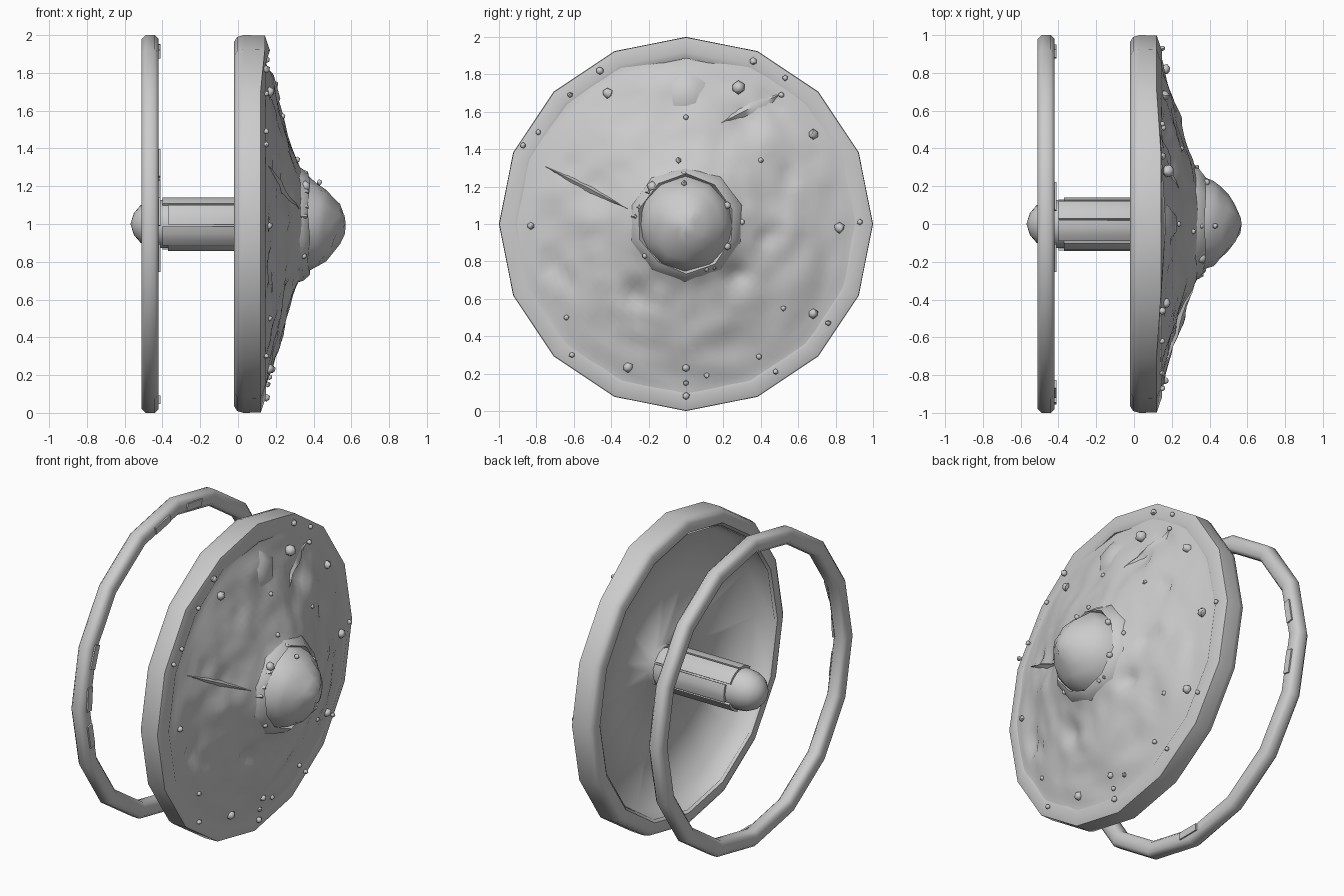
import bpy, bmesh, math, random
from mathutils import Vector, noise

if "Cube" in bpy.data.objects:
    bpy.data.objects.remove(bpy.data.objects["Cube"])

random.seed(4)


def finish(bm, name, angle=35):
    bmesh.ops.recalc_face_normals(bm, faces=bm.faces)
    me = bpy.data.meshes.new(name)
    bm.to_mesh(me)
    bm.free()
    ob = bpy.data.objects.new(name, me)
    bpy.context.collection.objects.link(ob)
    bpy.ops.object.select_all(action='DESELECT')
    ob.select_set(True)
    bpy.context.view_layer.objects.active = ob
    bpy.ops.object.shade_smooth_by_angle(angle=math.radians(angle))
    return ob


def revolve(name, profile, sides, closed=False, shape=None, angle=35):
    """Turn (x, radius) points around the x axis at height 1."""
    bm = bmesh.new()
    rings = []
    for x, r in profile:
        if r == 0:
            rings.append([bm.verts.new((x, 0, 1))] * sides)
            continue
        ring = []
        for i in range(sides):
            a = 2 * math.pi * i / sides
            p = Vector((x, r * math.sin(a), 1 + r * math.cos(a)))
            ring.append(bm.verts.new(shape(p) if shape else p))
        rings.append(ring)
    pairs = list(zip(rings, rings[1:]))
    if closed:
        pairs.append((rings[-1], rings[0]))
    for a, b in pairs:
        for i in range(sides):
            j = (i + 1) % sides
            vs = list(dict.fromkeys((a[i], a[j], b[j], b[i])))
            if len(vs) > 2:
                bm.faces.new(vs)
    return finish(bm, name, angle)


def profile_x(r):
    """Front height of the shield at a given radius."""
    pts = [(0, .57), (.05, .56), (.1, .535), (.15, .5), (.19, .462), (.22, .425), (.245, .37),
           (.3, .325), (.45, .265), (.6, .222), (.75, .18), (.9, .138), (1.0, .138)]
    for (r0, x0), (r1, x1) in zip(pts, pts[1:]):
        if r <= r1:
            return x0 + (x1 - x0) * (r - r0) / (r1 - r0)
    return .138


# Dents and bumps: y, z, radius, depth
dents = [(-.27, .62, .10, -.045), (.33, 1.55, .10, -.05), (.45, 1.65, .08, -.03),
         (.28, .73, .08, -.04), (-.72, .78, .08, -.04), (.55, 1.27, .06, -.04),
         (-.35, 1.45, .2, .015), (.55, .68, .16, .02), (0, .38, .2, .01),
         (-.63, .70, .05, -.03), (.4, 1.45, .2, .02), (.58, .98, .1, .02),
         (-.2, .8, .12, -.015), (.42, .93, .06, -.03), (-.5, 1.0, .12, .015),
         (-.62, 1.29, .06, -.02), (-.48, 1.21, .06, -.02)]


def batter(p):
    r = math.hypot(p.y, p.z - 1)
    fade = max(0, min(1, (r - .27) / .08, (.92 - r) / .1))
    d = .016 * noise.noise(Vector((p.y * 5, p.z * 5, 3.1)))
    d += .012 * noise.noise(Vector((p.y * 10, p.z * 10, 7)))
    for y, z, s, h in dents:
        d += h * math.exp(-((p.y - y) ** 2 + (p.z - z) ** 2) / (s * s) * 2)
    return p + Vector((d * fade, 0, 0))


# Heavy front rim, lifted a little at the top
lift = lambda p: p + Vector((.022 if p.x > .1 and p.z > 1.85 else 0, 0, 0))
revolve("shield_rim", [(-.02, .965), (-.005, .99), (.03, 1), (.12, .998), (.147, .92),
                       (.13, .885), (.02, .888), (-.02, .91)], 16, True, lift, 60)

# Battered conical face
radii = [.92 - .03 * i for i in range(22)]
revolve("shield_face", [(profile_x(r), r) for r in radii], 72, shape=batter)

# Hollow back running smoothly into the grip and its rounded end
revolve("back_and_grip", [(-.01, .895), (.12, .868), (.185, .128), (-.42, .128), (-.465, .122),
                          (-.515, .1), (-.55, .06), (-.57, 0)], 16, angle=120)

# Central boss, slightly lumpy, with chipped collar
lumpy = lambda p: p + Vector((random.uniform(-.008, .008), random.uniform(-.008, .008),
                              random.uniform(-.008, .008)))
dome = [(profile_x(r), r) for r in (.245, .22, .19, .15, .1, .05)]
revolve("boss", [(.30, .27)] + dome + [(.57, 0)], 12, shape=lumpy, angle=80)
revolve("boss_collar", [(.29, .315), (.34, .302), (.375, .262), (.33, .235)], 10, True, lumpy, 50)

# Rear hoop
revolve("rear_hoop", [(-.51, .98), (-.49, 1), (-.44, 1), (-.42, .98), (-.42, .92),
                      (-.44, .9), (-.49, .9), (-.51, .92)], 16, True, angle=50)


def plank(name, start, a0, a1):
    """Curved stave hugging the grip between two angles."""
    bm = bmesh.new()
    sections = []
    for k in range(4):
        a = a0 + (a1 - a0) * k / 3
        sections.append([bm.verts.new((x, r * math.sin(a), 1 + r * math.cos(a)))
                         for x, r in ((start, .12), (start, .142), (.12, .142), (.16, .12))])
    for s, t in zip(sections, sections[1:]):
        for i in range(4):
            bm.faces.new((s[i], s[(i + 1) % 4], t[(i + 1) % 4], t[i]))
    bm.faces.new(sections[0])
    bm.faces.new(sections[-1])
    finish(bm, name)


# Staves wrapped around the grip
for i in range(7):
    a = i * 2 * math.pi / 7 + .2
    plank("grip_stave", -.37 if i % 2 else -.40, a, a + .82)

# Thin patches on the hoop
for deg in (9, -11, -70, -86, -101, 80, 101, 180):
    bm = bmesh.new()
    bmesh.ops.create_cube(bm, size=1)
    c, s = math.cos(math.radians(deg)), math.sin(math.radians(deg))
    for v in bm.verts:
        x, y, z = -.418 + v.co.x * .014, v.co.y * .15, .93 + v.co.z * .045
        v.co = (x, y * c + z * s, 1 + z * c - y * s)
    finish(bm, "hoop_patch")

# Pentagonal patch on the face
bm = bmesh.new()
res = bmesh.ops.create_cone(bm, segments=5, radius1=.11, radius2=.07, depth=.024, cap_ends=True)
for v in res["verts"]:
    a, b, h = v.co
    v.co = (profile_x(abs(b + .72)) + h + .008, a, 1.72 + b)
finish(bm, "face_patch", 60)

# Torn ridges on the face: name, start, end, half width
for name, (y0, z0), (y1, z1), w in (("face_scar", (-.76, 1.31), (-.31, 1.08), .025),
                                   ("face_flap", (.19, 1.54), (.52, 1.70), .045)):
    bm = bmesh.new()
    side = Vector((0, z0 - z1, y1 - y0)).normalized()
    rows = []
    for i in range(9):
        t = i / 8
        k = .1 + .9 * math.sin(math.pi * t)
        row = []
        for s, h in ((-1, -.012), (.1, .018 * k), (1, -.012)):
            q = Vector((0, y0 + (y1 - y0) * t, z0 + (z1 - z0) * t)) + side * (s * w * k)
            q.x = profile_x(math.hypot(q.y, q.z - 1))
            q.x = batter(q).x + h
            row.append(bm.verts.new(q))
        rows.append(row)
    for a, b in zip(rows, rows[1:]):
        for i in range(2):
            bm.faces.new((a[i], a[i + 1], b[i + 1], b[i]))
    finish(bm, name, 60)

# Rivets: y, z in the face plane, grouped by size
rivets = {
    .016: [(0, .15), (.11, .19), (.39, .29), (.4, 1.34), (.51, 1.69), (-.04, 1.34),
           (.11, .76), (.15, .77), (.52, .55), (.3, 1.01), (-.62, 1.69), (.93, 1.01),
           (-.79, 1.49), (-.87, 1.42), (.53, 1.78), (.76, .47), (.48, .21), (-.64, .5),
           (-.61, .3), (0, 1.57), (-.01, 1.27), (-.01, 1.22), (-.22, .83)],
    .021: [(-.83, .99), (-.46, 1.82), (.36, 1.87), (0, .08), (0, .23), (.22, 1.1), (.22, .88)],
    .029: [(-.42, 1.7), (.68, 1.48), (.82, .98), (.68, .52), (-.18, 1.2), (-.31, .235)],
    .038: [(.28, 1.73)],
}
for size, spots in rivets.items():
    bm = bmesh.new()
    for y, z in spots:
        r = math.hypot(y, z - 1)
        x = .15 if r > .88 else profile_x(r) + .006
        res = bmesh.ops.create_icosphere(bm, subdivisions=1, radius=size)
        for v in res["verts"]:
            v.co = Vector((x, y, z)) + v.co * random.uniform(.9, 1.1)
    finish(bm, "rivets", 50)

# Splinters broken up around the boss
for y, z in ((-.27, 1.04), (-.25, 1.09), (-.2, 1.17)):
    bm = bmesh.new()
    res = bmesh.ops.create_cone(bm, segments=4, radius1=.028, radius2=.006, depth=.07, cap_ends=True)
    for v in res["verts"]:
        v.co = (profile_x(math.hypot(y, z - 1)) + v.co.z * .6, y + v.co.x, z + v.co.y)
    finish(bm, "splinter")
